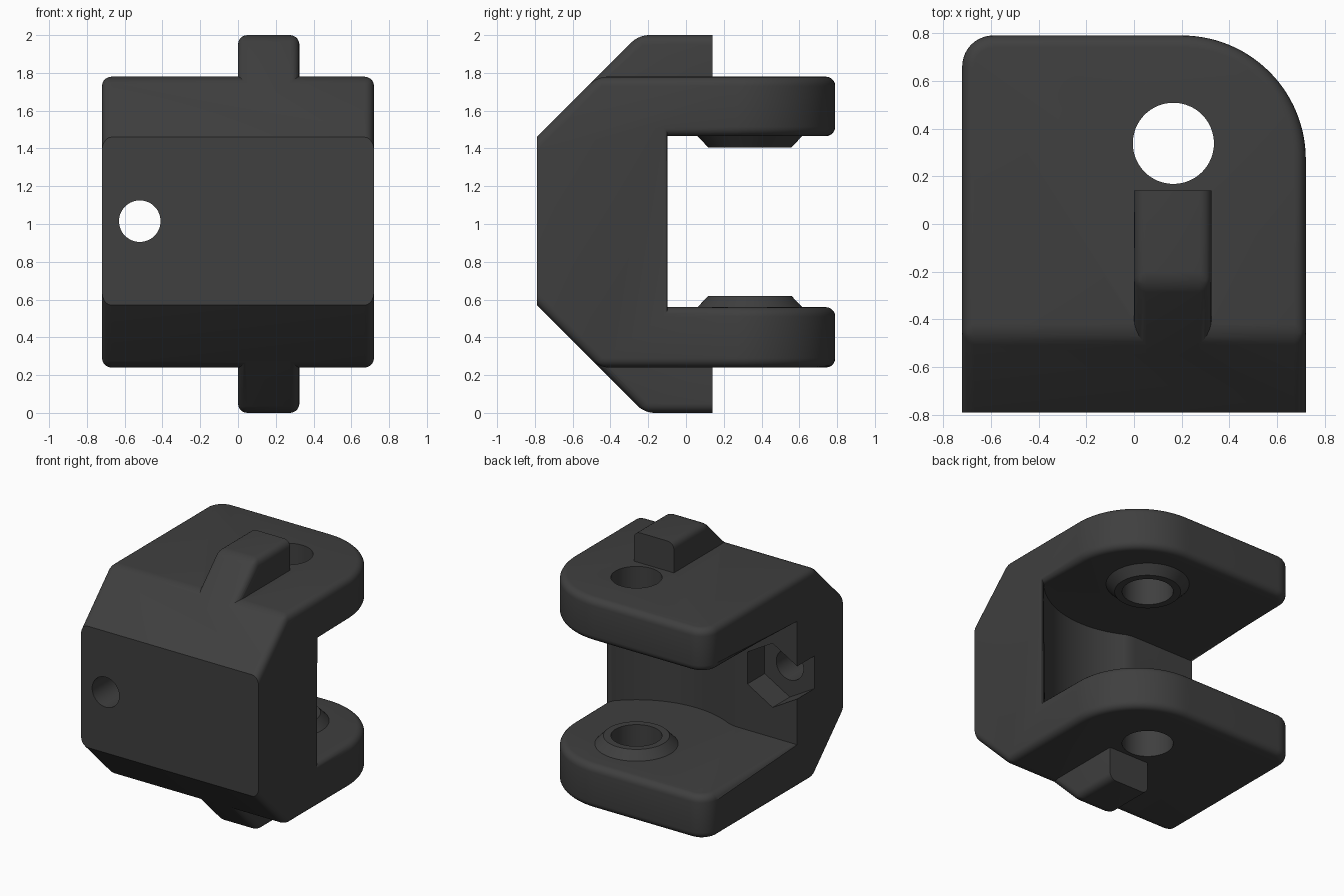
import bpy, bmesh, math
from mathutils import Vector

if "Cube" in bpy.data.objects:
    bpy.data.objects.remove(bpy.data.objects["Cube"])

W, BACK, FRONT = 0.72, 0.79, -0.79      # half width, rear and front faces
HX, HY = 0.165, 0.338                   # pivot hole axis
IN_LO, IN_HI = 0.56, 1.465              # gap between the arms

mat = bpy.data.materials.new("charcoal_grey")
mat.diffuse_color = (0.05, 0.05, 0.05, 1)
mat.use_nodes = True
mat.node_tree.nodes["Principled BSDF"].inputs["Base Color"].default_value = mat.diffuse_color


def arc(cx, cy, r, a0, a1, n):
    return [(cx + r * math.cos(math.radians(a0 + (a1 - a0) * i / n)),
             cy + r * math.sin(math.radians(a0 + (a1 - a0) * i / n))) for i in range(n + 1)]


def prism(name, pts, axis, lo, hi, top_scale=None):
    """Extrude a 2D outline along an axis; the far end may be replaced by another outline."""
    def place(p, h):
        return {'x': (h, p[0], p[1]), 'y': (p[0], h, p[1]), 'z': (p[0], p[1], h)}[axis]
    far = top_scale or pts
    bm = bmesh.new()
    a = [bm.verts.new(place(p, lo)) for p in pts]
    b = [bm.verts.new(place(p, hi)) for p in far]
    bm.faces.new(a)
    bm.faces.new(b[::-1])
    for i in range(len(a)):
        j = (i + 1) % len(a)
        bm.faces.new((a[i], b[i], b[j], a[j]))
    bmesh.ops.recalc_face_normals(bm, faces=bm.faces)
    me = bpy.data.meshes.new(name)
    bm.to_mesh(me)
    bm.free()
    ob = bpy.data.objects.new(name, me)
    bpy.context.collection.objects.link(ob)
    me.materials.append(mat)
    return ob


def activate(ob):
    bpy.ops.object.select_all(action='DESELECT')
    ob.select_set(True)
    bpy.context.view_layer.objects.active = ob


def boolean(ob, tool, op):
    m = ob.modifiers.new("cut", 'BOOLEAN')
    m.operation, m.solver, m.object = op, 'EXACT', tool
    activate(ob)
    bpy.ops.object.modifier_apply(modifier=m.name)
    bpy.data.objects.remove(tool, do_unlink=True)


def round_edges(ob, width, skip):
    """Round the convex edges that the skip rule does not exclude."""
    bm = bmesh.new()
    bm.from_mesh(ob.data)
    bmesh.ops.remove_doubles(bm, verts=bm.verts, dist=1e-5)
    bmesh.ops.recalc_face_normals(bm, faces=bm.faces)
    edges = [e for e in bm.edges if len(e.link_faces) == 2
             and e.calc_face_angle_signed() > math.radians(25)
             and not skip(e.verts[0].co, e.verts[1].co)]
    bmesh.ops.bevel(bm, geom=edges, offset=width, offset_type='OFFSET', segments=5,
                    profile=0.5, affect='EDGES', clamp_overlap=False)
    bm.to_mesh(ob.data)
    bm.free()


def circle(cx, cy, r, n=64):
    return arc(cx, cy, r, 0, 360 * (n - 1) / n, n - 1)


# Bracket body: chamfered side profile trimmed to the plan outline
body = prism("bracket_body", [(FRONT, 0.57), (FRONT, 1.46), (-0.47, 1.78), (1, 1.78),
                              (1, 0.24), (-0.46, 0.24)], 'x', -1, 1)
plan = ([(-W, -1), (W, -1)] + arc(W - 0.52, BACK - 0.52, 0.52, 0, 90, 28)
        + arc(-W + 0.13, BACK - 0.13, 0.13, 90, 180, 10))
boolean(body, prism("plan_tool", plan, 'z', -1, 3), 'INTERSECT')

# Gap between the arms, with a wall partly curved around the pivot
R = 0.69
start = 180 + math.degrees(math.asin((HY + 0.26) / R))
curve = arc(HX, HY, R, start, 337, 30)
gap = [(-1, -0.26)] + curve + [(1, curve[-1][1]), (1, 1.2), (-1, 1.2)]
boolean(body, prism("gap_tool", gap, 'z', IN_LO, IN_HI), 'DIFFERENCE')


def body_skip(a, b):
    front_face = a.y < FRONT + 0.01 or b.y < FRONT + 0.01
    both_front = a.y < FRONT + 0.01 and b.y < FRONT + 0.01
    left_wall = (abs(a.x - b.x) < 1e-3 and abs(a.y - b.y) < 1e-3
                 and a.x < -0.7 and abs(a.y + 0.26) < 0.01)
    return (front_face and both_front) or left_wall


round_edges(body, 0.05, body_skip)

# Stop tabs above and below, in line with the sloped faces
for name, prof in (("upper_tab", [(-0.55, 1.70), (-0.25, 2.0), (0.14, 2.0), (0.14, 1.70)]),
                   ("lower_tab", [(-0.55, 0.33), (-0.22, 0.0), (0.14, 0.0), (0.14, 0.33)])):
    tab = prism(name, prof, 'x', 0.0, 0.325)
    round_edges(tab, 0.05, lambda a, b: (a.y > 0.13 and b.y > 0.13)
                or (0.3 < a.z < 1.72 and 0.3 < b.z < 1.72))
    boolean(body, tab, 'UNION')

# Tapered bosses around the pivot hole, facing each other
for name, z0, z1 in (("upper_boss", IN_HI + 0.03, IN_HI - 0.06), ("lower_boss", IN_LO - 0.03, IN_LO + 0.06)):
    boss = prism(name, circle(HX, HY, 0.305), 'z', z0, z1, circle(HX, HY, 0.22))
    boolean(body, boss, 'UNION')

# Pivot hole, bolt hole and hexagonal nut pocket
boolean(body, prism("pivot_tool", circle(HX, HY, 0.17), 'z', -1, 3), 'DIFFERENCE')
boolean(body, prism("bolt_tool", circle(-0.52, 1.015, 0.11, 48), 'y', -1, 0), 'DIFFERENCE')
boolean(body, prism("nut_tool", arc(-0.52, 1.015, 0.235, 30, 330, 5), 'y', -0.46, 0), 'DIFFERENCE')

activate(body)
bpy.ops.object.shade_smooth_by_angle(angle=math.radians(28))
